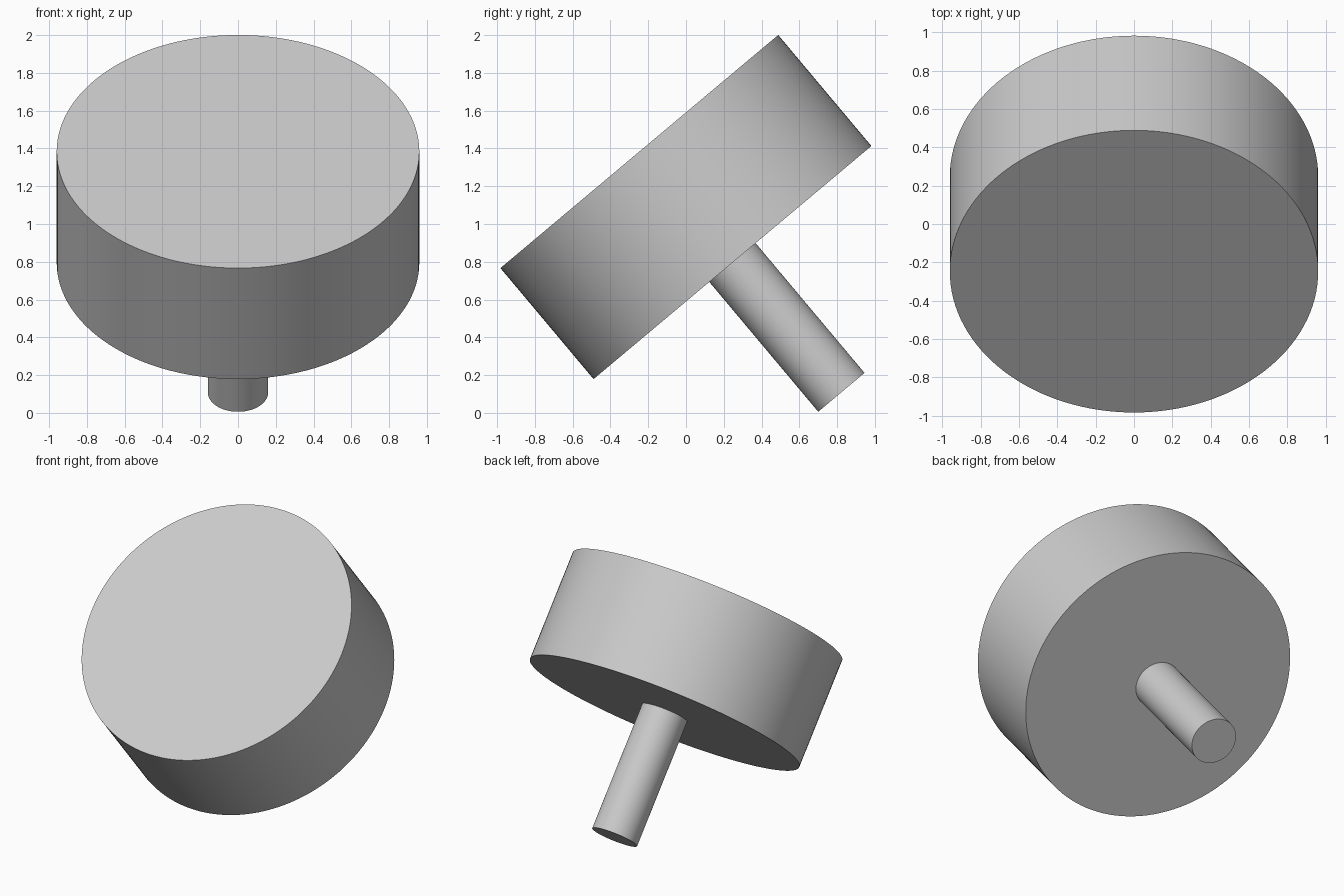
import bpy
from math import radians
from mathutils import Matrix, Vector

cube = bpy.data.objects.get("Cube")
if cube:
    bpy.data.objects.remove(cube, do_unlink=True)

# Single light grey material
GREY = (0.6, 0.6, 0.6, 1.0)
grey = bpy.data.materials.new("light grey")
grey.use_nodes = True
grey.diffuse_color = GREY
grey.node_tree.nodes["Principled BSDF"].inputs["Base Color"].default_value = GREY

# Shared tilted axis: local origin is the centre of the drum's underside
TILT = radians(40)
BASE = Vector((0, 0.246, 0.796))


def tilted_cylinder(name, radius, bottom, top):
    """Cylinder running from bottom to top along the tilted axis."""
    axis = Matrix.Rotation(TILT, 3, 'X') @ Vector((0, 0, 1))
    bpy.ops.mesh.primitive_cylinder_add(
        vertices=128, radius=radius, depth=top - bottom,
        location=BASE + axis * (bottom + top) / 2, rotation=(TILT, 0, 0))
    obj = bpy.context.object
    obj.name = name
    obj.data.materials.append(grey)
    bpy.ops.object.shade_smooth_by_angle(angle=radians(30))
    return obj


# Wide drum head and the thin stem below it
tilted_cylinder("drum_head", 0.96, 0, 0.767)
tilted_cylinder("stem", 0.16, -0.897, 0.02)
